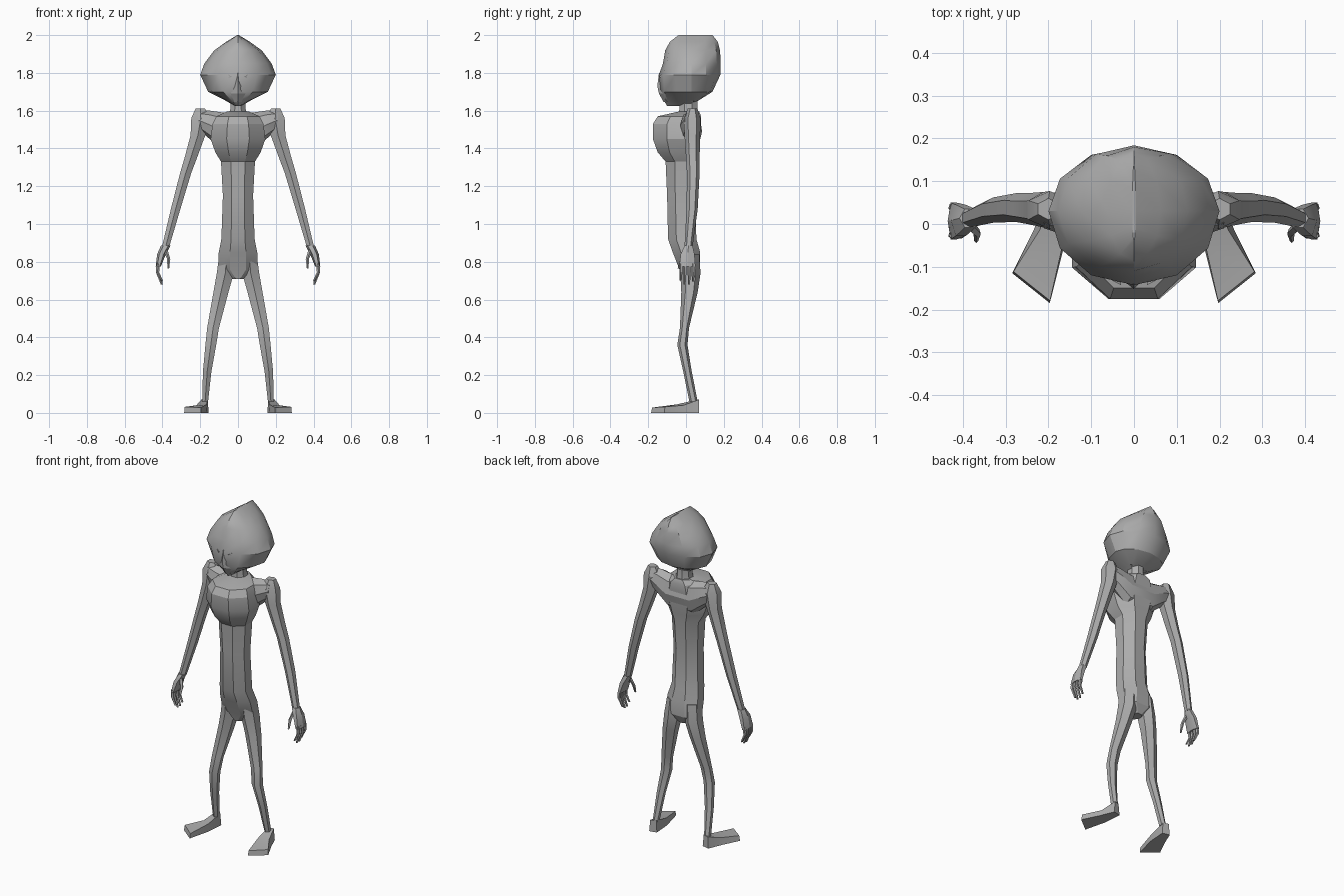
import bpy, bmesh, math

skin = bpy.data.materials.new("grey skin")
skin.diffuse_color = (0.42, 0.42, 0.42, 1)


def finish(bm, name, mirror=False, angle=25):
    bmesh.ops.remove_doubles(bm, verts=bm.verts, dist=0.0005)
    bmesh.ops.recalc_face_normals(bm, faces=bm.faces)
    me = bpy.data.meshes.new(name)
    bm.to_mesh(me)
    bm.free()
    me.materials.append(skin)
    ob = bpy.data.objects.new(name, me)
    bpy.context.collection.objects.link(ob)
    if mirror:
        ob.modifiers.new("mirror", 'MIRROR').use_axis[0] = True
    bpy.ops.object.select_all(action='DESELECT')
    ob.select_set(True)
    bpy.context.view_layer.objects.active = ob
    bpy.ops.object.shade_smooth_by_angle(angle=math.radians(angle))
    return ob


def skin_rings(bm, rings):
    """Bridge equal-length point rings and cap both ends."""
    vr = [[bm.verts.new(p) for p in r] for r in rings]
    n = len(vr[0])
    for a, b in zip(vr, vr[1:]):
        for i in range(n):
            j = (i + 1) % n
            bm.faces.new((a[i], a[j], b[j], b[i]))
    bm.faces.new(vr[0])
    bm.faces.new(vr[-1][::-1])


def section(cx, z, w, yf, yb, n, flat=False, ymid=None):
    """Horizontal ring: centre x, height, half width, front y, back y."""
    ymid = (yf + yb) / 2 if ymid is None else ymid
    k = 1 / math.cos(math.pi / n) if flat else 1
    pts = []
    for i in range(n):
        t = 2 * math.pi * (i + (0.5 if flat else 0)) / n
        c = math.cos(t) * k
        y = ymid + (c * (yf - ymid) if c > 0 else -c * (yb - ymid))
        pts.append((cx + w * k * math.sin(t), y, z))
    return pts


def loft(name, rows, n, flat=False, mirror=False, ymid=None, angle=25):
    bm = bmesh.new()
    skin_rings(bm, [section(*r, n, flat, ymid) for r in rows])
    return finish(bm, name, mirror, angle)


# Torso: pelvis, narrow waist, jutting chest (x, z, half width, front, back)
loft("torso", [
    (0, 0.71, 0.03, -0.02, 0.05), (0, 0.76, 0.105, -0.035, 0.075),
    (0, 0.85, 0.102, -0.07, 0.075), (0, 0.92, 0.088, -0.095, 0.055),
    (0, 1.15, 0.08, -0.10, 0.048), (0, 1.33, 0.09, -0.108, 0.058),
    (0, 1.38, 0.12, -0.15, 0.065), (0, 1.45, 0.145, -0.175, 0.075),
    (0, 1.53, 0.135, -0.175, 0.08), (0, 1.57, 0.115, -0.15, 0.08),
    (0, 1.595, 0.06, -0.04, 0.07)], 8, flat=True)

# Shoulder yoke, lofted from side to side (x, low z, high z, front, back)
bm = bmesh.new()
half = [(0.21, 1.50, 1.60, -0.01, 0.07), (0.15, 1.45, 1.60, -0.03, 0.08),
        (0.08, 1.39, 1.59, -0.03, 0.085)]
rows = half + [(-x, *r) for x, *r in reversed(half)]
skin_rings(bm, [[(x, (f + b) / 2 - (b - f) / 2 * math.cos(a),
                  (lo + hi) / 2 + (hi - lo) / 2 * math.sin(a))
                 for a in [math.pi * i / 4 for i in range(8)]]
                for x, lo, hi, f, b in rows])
finish(bm, "shoulder_yoke")

# Neck
loft("neck", [(0, 1.56, 0.055, -0.04, 0.07), (0, 1.61, 0.04, -0.035, 0.06),
              (0, 1.68, 0.04, -0.035, 0.06)], 8, flat=True)

# Head: pointed chin, broad cheeks, ridge on top running front to back
loft("head", [
    (0, 1.625, 0.018, -0.10, -0.04), (0, 1.65, 0.06, -0.115, 0.06),
    (0, 1.70, 0.158, -0.137, 0.14), (0, 1.79, 0.20, -0.143, 0.182),
    (0, 1.85, 0.178, -0.122, 0.184), (0, 1.92, 0.125, -0.11, 0.18),
    (0, 1.965, 0.062, -0.085, 0.168), (0, 2.0, 0.004, -0.04, 0.14)],
    12, ymid=0.03, angle=32)

# Nose and mouth wedge
loft("muzzle", [(0, 1.645, 0.022, -0.118, -0.06), (0, 1.69, 0.045, -0.143, -0.06),
                (0, 1.73, 0.025, -0.152, -0.06), (0, 1.80, 0.01, -0.143, -0.06)], 6)

# Narrow almond eyelids lying on the face
bm = bmesh.new()
for dy, s in ((0, 1),):
    outline = [(0.03, 1.778), (0.05, 1.79), (0.075, 1.793), (0.095, 1.783), (0.065, 1.774)]
    skin_rings(bm, [[(x, -0.146 + 6.5 * x * x + d, z) for x, z in outline]
                    for d in (0.004, -0.003)])
finish(bm, "eyelids", True)

# Arms
loft("arm", [
    (0.20, 1.612, 0.028, 0.01, 0.06), (0.197, 1.56, 0.058, -0.012, 0.077),
    (0.212, 1.47, 0.045, -0.008, 0.075), (0.25, 1.35, 0.038, 0.0, 0.072),
    (0.277, 1.27, 0.034, 0.005, 0.072), (0.33, 1.08, 0.029, 0.003, 0.062),
    (0.383, 0.88, 0.022, -0.008, 0.035)], 6, mirror=True)

# Hands: palm, four fingers, thumb
loft("palm", [(0.383, 0.885, 0.022, -0.008, 0.035), (0.405, 0.84, 0.02, -0.028, 0.045),
              (0.422, 0.775, 0.012, -0.036, 0.05)], 6, flat=True, mirror=True)
for i, (y, tip) in enumerate([(-0.026, 0.70), (-0.005, 0.68), (0.018, 0.68), (0.039, 0.695)]):
    loft(f"finger_{i + 1}", [(0.422, 0.79, 0.010, y - 0.01, y + 0.01),
                             (0.426, 0.745, 0.009, y - 0.009, y + 0.009),
                             (0.403, tip, 0.006, y - 0.008, y + 0.004)], 5, mirror=True)
loft("thumb", [(0.385, 0.865, 0.012, -0.015, 0.01), (0.367, 0.815, 0.009, -0.03, -0.01),
               (0.369, 0.765, 0.005, -0.044, -0.032)], 5, mirror=True)

# Legs
loft("leg", [
    (0.06, 0.84, 0.045, -0.04, 0.07), (0.067, 0.74, 0.052, -0.03, 0.077),
    (0.09, 0.64, 0.046, -0.025, 0.062), (0.132, 0.45, 0.036, -0.032, 0.016),
    (0.144, 0.36, 0.033, -0.046, 0.008), (0.163, 0.22, 0.026, -0.015, 0.03),
    (0.174, 0.06, 0.018, 0.018, 0.062)], 6, mirror=True)

# Feet: splayed wedges (x, y, top height)
sole = [(0.155, 0.06, 0.07), (0.2, 0.07, 0.07), (0.235, -0.015, 0.04),
        (0.285, -0.115, 0.032), (0.197, -0.185, 0.028), (0.163, -0.05, 0.045)]
bm = bmesh.new()
low = [bm.verts.new((x, y, 0)) for x, y, h in sole]
top = [bm.verts.new((0.178 + (x - 0.178) * (0.75 if y > -0.06 else 0.97), y * 0.97, h))
       for x, y, h in sole]
bm.faces.new(low[::-1])
for i in range(6):
    j = (i + 1) % 6
    bm.faces.new((low[i], low[j], top[j], top[i]))
for quad in ((0, 1, 2, 5), (5, 2, 3, 4)):
    bm.faces.new([top[k] for k in quad])
finish(bm, "foot", True)
